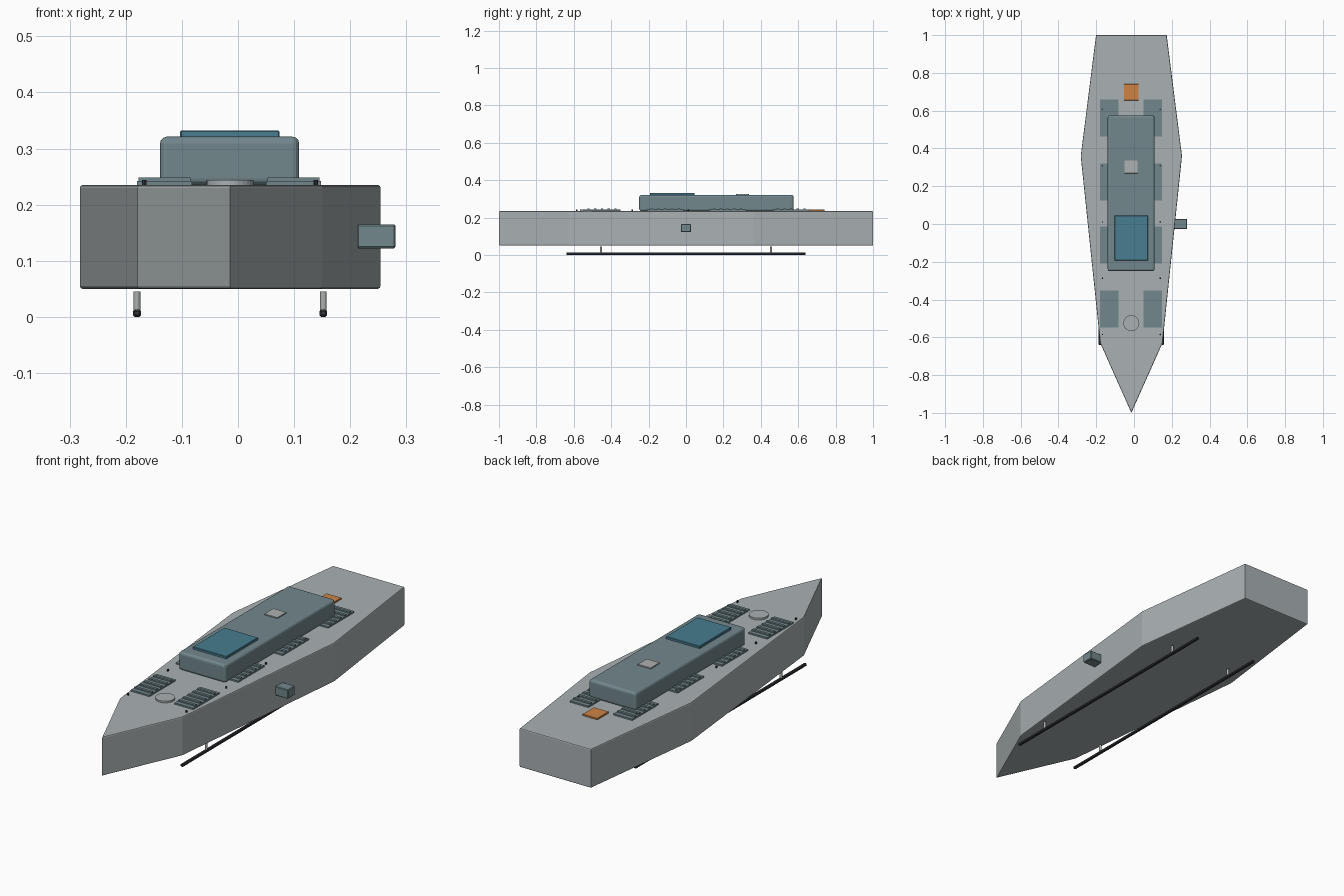
import bpy
import bmesh
from mathutils import Matrix

if "Cube" in bpy.data.objects:
    bpy.data.objects.remove(bpy.data.objects["Cube"])

CX = -0.014   # centreline of the hull
DECK = 0.235


def material(name, r, g, b):
    m = bpy.data.materials.new(name)
    m.use_nodes = True
    m.diffuse_color = (r, g, b, 1)
    bsdf = next(n for n in m.node_tree.nodes if n.type == 'BSDF_PRINCIPLED')
    bsdf.inputs["Base Color"].default_value = (r, g, b, 1)
    bsdf.inputs["Roughness"].default_value = 0.6
    return m


hull_grey = material("hull grey", 0.40, 0.44, 0.45)
slate = material("slate blue grey", 0.17, 0.245, 0.265)
glass = material("teal glass", 0.065, 0.205, 0.28)
orange = material("orange", 0.62, 0.23, 0.06)
dark = material("dark rubber", 0.035, 0.037, 0.045)
light_grey = material("light grey", 0.42, 0.44, 0.44)


def finish(name, bm, mat, bevel=0, segments=1):
    bmesh.ops.recalc_face_normals(bm, faces=bm.faces)
    mesh = bpy.data.meshes.new(name)
    bm.to_mesh(mesh)
    bm.free()
    mesh.materials.append(mat)
    ob = bpy.data.objects.new(name, mesh)
    bpy.context.collection.objects.link(ob)
    if bevel:
        mod = ob.modifiers.new("Bevel", 'BEVEL')
        mod.width, mod.segments = bevel, segments
        mod.limit_method = 'ANGLE'
    return ob


def add_box(bm, x, y, z):
    """Add a box given (min, max) on each axis."""
    mid = [(a + b) / 2 for a, b in (x, y, z)]
    size = [b - a for a, b in (x, y, z)]
    mat = Matrix.Translation(mid) @ Matrix.Diagonal((*size, 1))
    bmesh.ops.create_cube(bm, size=1, matrix=mat)


def box(name, x, y, z, mat, bevel=0, segments=1):
    bm = bmesh.new()
    add_box(bm, x, y, z)
    return finish(name, bm, mat, bevel, segments)


def cylinder(name, pos, radius, depth, mat, sides=24, rot=None):
    bm = bmesh.new()
    m = Matrix.Translation(pos) @ (rot or Matrix())
    bmesh.ops.create_cone(bm, cap_ends=True, segments=sides, radius1=radius,
                          radius2=radius, depth=depth, matrix=m)
    return finish(name, bm, mat)


# Hull: mirrored plan outline, extruded up
half = [(0.165, -0.63), (0.268, 0.36), (0.187, 1.0)]
outline = [(0, -1.0)] + half + [(-x, y) for x, y in reversed(half)]
bm = bmesh.new()
face = bm.faces.new([bm.verts.new((CX + x, y, 0.05)) for x, y in outline])
top = bmesh.ops.extrude_face_region(bm, geom=[face])["geom"]
bmesh.ops.translate(bm, vec=(0, 0, DECK - 0.05),
                    verts=[v for v in top if isinstance(v, bmesh.types.BMVert)])
hull = finish("hull", bm, hull_grey)
# Soften only the deck and keel rims
bm = bmesh.new()
bm.from_mesh(hull.data)
rims = [e for e in bm.edges if abs(e.verts[0].co.z - e.verts[1].co.z) < 0.01]
bmesh.ops.bevel(bm, geom=rims, offset=0.005, segments=2, profile=0.5, affect='EDGES')
bm.to_mesh(hull.data)
bm.free()

# Cabin and roof fittings
box("cabin", (-0.139, 0.109), (-0.25, 0.575), (DECK, 0.321), slate, 0.012, 3)
box("roof_window", (-0.103, 0.074), (-0.193, 0.045), (0.319, 0.332), glass, 0.002)
box("roof_hatch", (-0.05, 0.019), (0.268, 0.336), (0.319, 0.326), light_grey, 0.001)

# Deck fittings
box("rear_marker", (-0.053, 0.025), (0.655, 0.74), (0.232, 0.242), orange, 0.001)
cylinder("deck_disc", (CX, -0.525, 0.238), 0.042, 0.011, hull_grey, 32)
box("side_box", (0.212, 0.281), (-0.027, 0.027), (0.122, 0.165), slate, 0.003)

# Louvred vents, four pairs along the deck
for side, cx in (("left", 0.099), ("right", -0.131)):
    for row, cy in enumerate((-0.449, -0.111, 0.222, 0.562)):
        bm = bmesh.new()
        x = (cx - 0.049, cx + 0.049)
        add_box(bm, x, (cy - 0.098, cy + 0.098), (0.233, 0.242))
        for i in range(5):
            y = cy + (i - 2) * 0.036
            add_box(bm, (x[0] + 0.003, x[1] - 0.003),
                    (y - 0.006, y + 0.006), (0.241, 0.248))
        finish(f"vent_{side}_{row + 1}", bm, slate)

# Small deck studs
for side, x in (("left", 0.139), ("right", -0.167)):
    for i in range(5):
        y = -0.585 + i * 0.298
        cylinder(f"stud_{side}_{i + 1}", (x, y, 0.238), 0.004, 0.012, dark, 8)

# Landing skids with struts
for side, x in (("left", 0.152), ("right", -0.180)):
    box(f"skid_{side}", (x - 0.007, x + 0.007), (-0.64, 0.64), (0, 0.013), dark, 0.003)
    for end, y in (("front", -0.455), ("rear", 0.455)):
        cylinder(f"strut_{side}_{end}", (x, y, 0.028), 0.006, 0.034, light_grey, 12)
